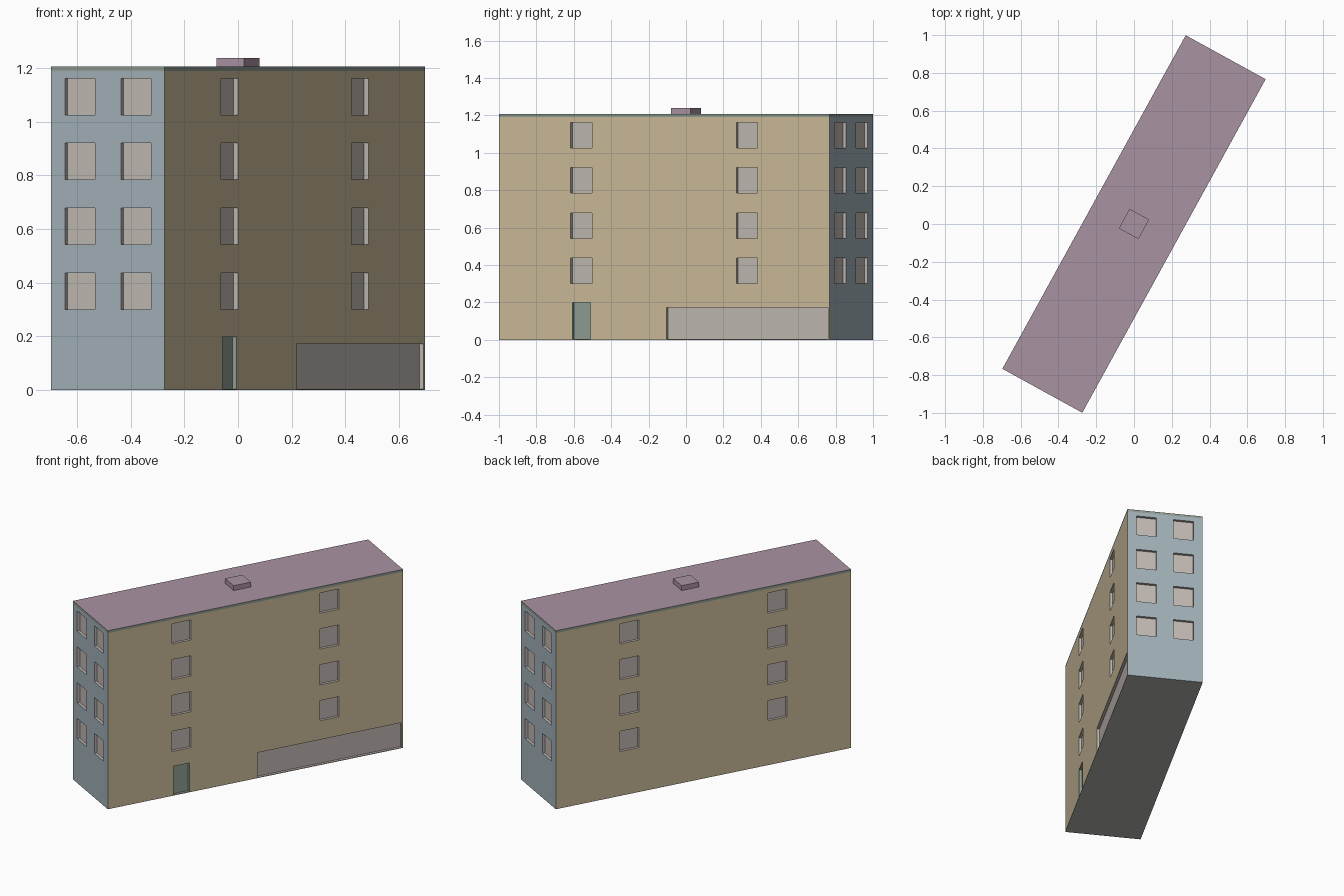
import bpy, bmesh
from math import radians
from mathutils import Vector, Matrix

if "Cube" in bpy.data.objects:
    bpy.data.objects.remove(bpy.data.objects["Cube"])

W, L = 0.483, 2.015            # footprint, long axis along local y
WALL_TOP, ROOF, HATCH = 1.19, 1.206, 1.239
DEPTH, OUT = 0.018, 0.03       # opening depth, cutter overshoot
TURN = radians(-28.8)


def mat(name, rgb):
    m = bpy.data.materials.new(name)
    m.diffuse_color = (*rgb, 1)
    m.use_nodes = True
    m.node_tree.nodes["Principled BSDF"].inputs["Base Color"].default_value = m.diffuse_color
    return m


SAND = mat("sand_render", (0.60, 0.50, 0.32))
BLUE = mat("blue_render", (0.36, 0.44, 0.48))
BASE = mat("base_grey", (0.45, 0.45, 0.44))
GLASS = mat("window_grey", (0.53, 0.48, 0.45))
DOOR = mat("door_green", (0.27, 0.34, 0.29))
TRIM = mat("trim_green", (0.28, 0.33, 0.28))
PINK = mat("roof_mauve", (0.40, 0.29, 0.36))


def add_box(bm, lo, hi, index=0):
    lo, hi = Vector(lo), Vector(hi)
    m = Matrix.Translation((lo + hi) / 2) @ Matrix.Diagonal((*(hi - lo), 1))
    verts = bmesh.ops.create_cube(bm, size=1, matrix=m)["verts"]
    for f in {f for v in verts for f in v.link_faces}:
        f.material_index = index


def finish(name, bm, mats, pick=None):
    bm.normal_update()
    if pick:
        for f in bm.faces:
            f.material_index = pick(f.normal)
    me = bpy.data.meshes.new(name)
    bm.to_mesh(me)
    bm.free()
    for m in mats:
        me.materials.append(m)
    ob = bpy.data.objects.new(name, me)
    ob.rotation_euler.z = TURN
    bpy.context.collection.objects.link(ob)
    return ob


# walls: sand long sides, blue ends, grey underside
bm = bmesh.new()
add_box(bm, (-W/2, -L/2, 0), (W/2, L/2, WALL_TOP))
walls = finish("walls", bm, [SAND, BLUE, BASE],
               lambda n: 0 if abs(n.x) > 0.5 else 1 if abs(n.y) > 0.5 else 2)

# recessed windows, the same on opposite sides
bm = bmesh.new()
for floor in range(4):
    z0 = 0.30 + 0.2422 * floor
    z1 = z0 + 0.136
    for side in (-1, 1):
        xs = sorted((side * (W/2 - DEPTH), side * (W/2 + OUT)))
        ys = sorted((side * (L/2 - DEPTH), side * (L/2 + OUT)))
        for c in (-1, 1):
            y, x = c * 0.505, c * 0.119
            add_box(bm, (xs[0], y - 0.0655, z0), (xs[1], y + 0.0655, z1))
            add_box(bm, (x - 0.0635, ys[0], z0), (x + 0.0635, ys[1], z1))

# street side: shop window and entrance door
add_box(bm, (W/2 - DEPTH, 0.014, 0.004), (W/2 + OUT, 0.998, 0.172))
add_box(bm, (W/2 - DEPTH, -0.559, 0.004), (W/2 + OUT, -0.451, 0.198), 1)
cutter = finish("opening_cutter", bm, [GLASS, DOOR])
cutter.hide_render = True

cut = walls.modifiers.new("openings", 'BOOLEAN')
cut.operation = 'DIFFERENCE'
cut.solver = 'EXACT'
cut.material_mode = 'TRANSFER'
cut.object = cutter
bpy.context.view_layer.objects.active = walls
bpy.ops.object.modifier_apply(modifier=cut.name)
bpy.data.objects.remove(cutter)

# roof slab with green edge band
bm = bmesh.new()
add_box(bm, (-W/2, -L/2, WALL_TOP), (W/2, L/2, ROOF))
finish("roof", bm, [PINK, TRIM], lambda n: 0 if n.z > 0.5 else 1)

# roof hatch
bm = bmesh.new()
add_box(bm, (-0.059, -0.059, ROOF), (0.059, 0.059, HATCH))
finish("roof_hatch", bm, [PINK])
